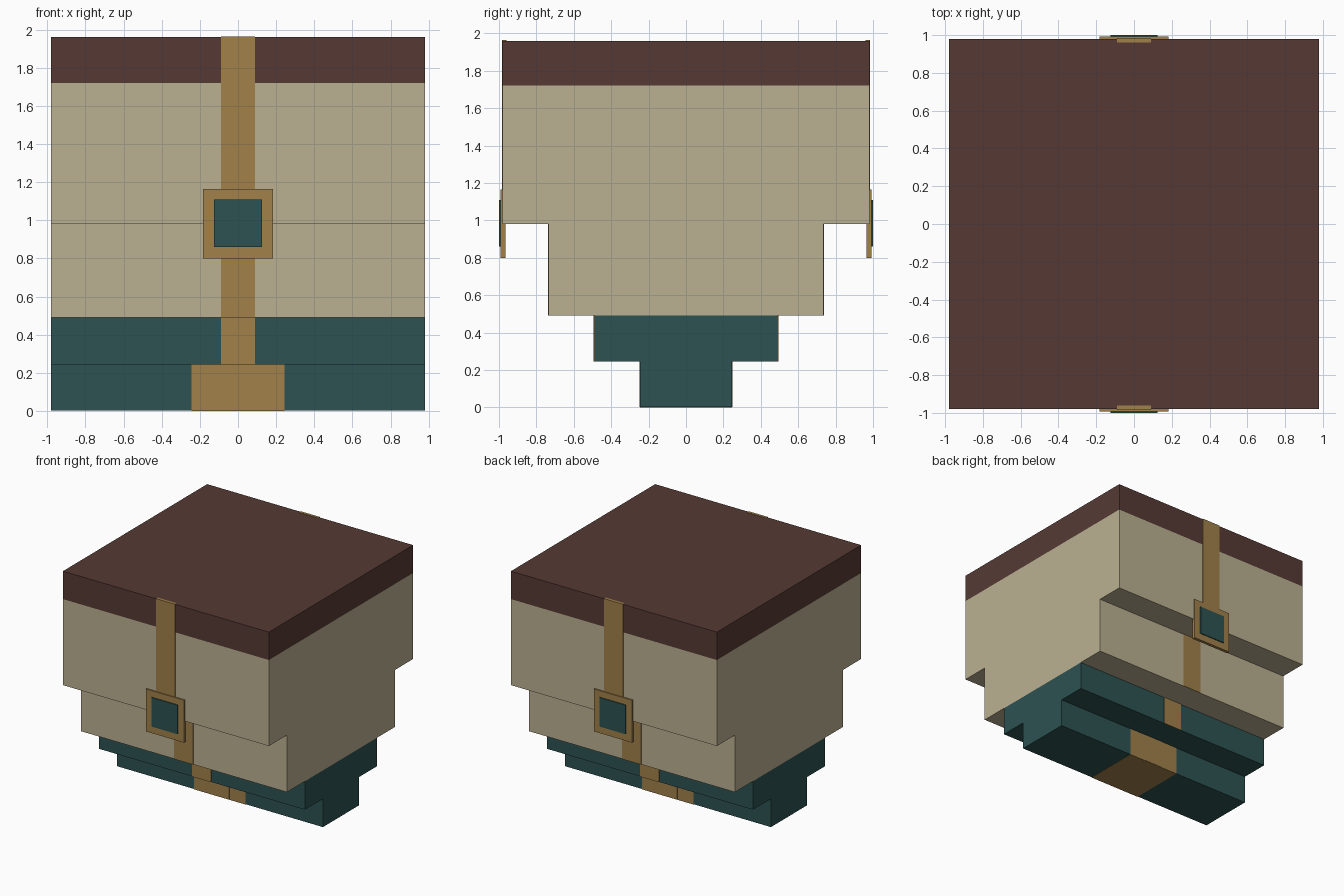
import bpy
import bmesh

cube = bpy.data.objects.get("Cube")
if cube:
    bpy.data.objects.remove(cube, do_unlink=True)


def material(name, rgb):
    """Flat colour given as 0-255 sRGB, stored as linear."""
    lin = [(c / 255 / 12.92) if c < 11 else ((c / 255 + 0.055) / 1.055) ** 2.4 for c in rgb]
    m = bpy.data.materials.new(name)
    m.use_nodes = True
    m.diffuse_color = (*lin, 1)
    m.node_tree.nodes["Principled BSDF"].inputs["Base Color"].default_value = (*lin, 1)
    return m


MAROON = material("maroon", (86, 58, 52))
CREAM = material("cream", (187, 176, 146))
TEAL = material("teal", (45, 82, 82))
BRASS = material("brass", (162, 129, 75))


def finish(name, bm, mat):
    bmesh.ops.recalc_face_normals(bm, faces=bm.faces)
    mesh = bpy.data.meshes.new(name)
    bm.to_mesh(mesh)
    bm.free()
    mesh.materials.append(mat)
    obj = bpy.data.objects.new(name, mesh)
    bpy.context.collection.objects.link(obj)
    return obj


def box(name, x, y, z, mat):
    """Box from (min, max) ranges."""
    bm = bmesh.new()
    bmesh.ops.create_cube(bm, size=1)
    for v in bm.verts:
        v.co = [r[0] if c < 0 else r[1] for c, r in zip(v.co, (x, y, z))]
    return finish(name, bm, mat)


def stepped_block(name, half_width, half_profile, mat):
    """Mirror a (y, z) half profile across y and extrude it along x."""
    profile = half_profile + [(-y, z) for y, z in reversed(half_profile)]
    bm = bmesh.new()
    face = bm.faces.new([bm.verts.new((-half_width, y, z)) for y, z in profile])
    out = bmesh.ops.extrude_face_region(bm, geom=[face])
    verts = [g for g in out["geom"] if isinstance(g, bmesh.types.BMVert)]
    bmesh.ops.translate(bm, verts=verts, vec=(2 * half_width, 0, 0))
    return finish(name, bm, mat)


# Stepped body, from the narrow foot up to the flat lid
W = 0.98
stepped_block("foot", W, [(0.245, 0.002), (0.245, 0.245), (0.49, 0.245), (0.49, 0.49)], TEAL)
stepped_block("body", W, [(0.735, 0.49), (0.735, 0.98), (0.98, 0.98), (0.98, 1.72)], CREAM)
stepped_block("lid", W, [(0.98, 1.72), (0.98, 1.96)], MAROON)

# Brass block wrapped around the middle of the foot
box("foot_band", (-0.245, 0.245), (-0.247, 0.247), (0, 0.245), BRASS)

# Strap sections, buckle and inset on the front and back
STRAPS = [(0.245, 0.002, 0.245), (0.49, 0.245, 0.49), (0.735, 0.49, 0.98), (0.98, 0.98, 1.963)]
for side, s in (("front", -1), ("back", 1)):
    def depth(inner, outer):
        return tuple(sorted((s * inner, s * outer)))

    for i, (y, low, high) in enumerate(STRAPS):
        box(f"{side}_strap_{i + 1}", (-0.09, 0.09), depth(y - 0.02, y + 0.004), (low, high), BRASS)
    box(f"{side}_buckle", (-0.183, 0.183), depth(0.965, 0.992), (0.80, 1.165), BRASS)
    box(f"{side}_buckle_inset", (-0.125, 0.125), depth(0.991, 1.0), (0.86, 1.11), TEAL)
